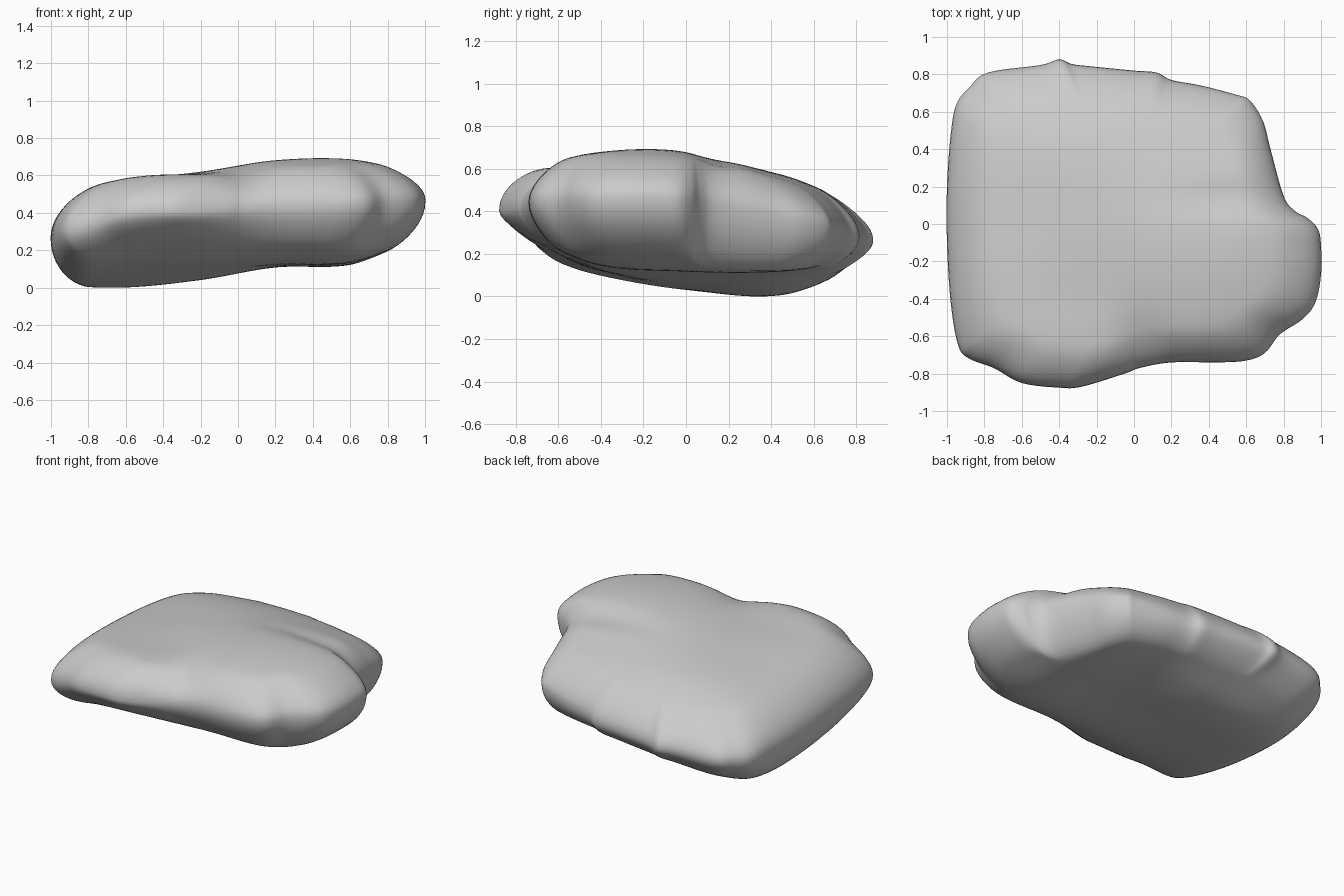
import bpy, bmesh, math
from mathutils import Vector

if "Cube" in bpy.data.objects:
    bpy.data.objects.remove(bpy.data.objects["Cube"])

# plan outline of the slab, counter-clockwise
OUTLINE = [(1, -.12), (.985, -.03), (.93, .03), (.86, .07), (.8, .15), (.73, .4), (.69, .55),
           (.62, .66), (.55, .69), (.36, .74), (.2, .77), (.12, .81), (0, .82), (-.2, .84),
           (-.33, .855), (-.4, .88), (-.5, .85), (-.78, .81), (-.88, .73), (-.95, .64),
           (-.98, .48), (-1, .2), (-1, -.1), (-.98, -.42), (-.94, -.65), (-.88, -.72),
           (-.75, -.77), (-.6, -.85), (-.4, -.875), (-.28, -.87), (-.05, -.8), (.03, -.77),
           (.2, -.74), (.45, -.74), (.6, -.73), (.7, -.69), (.78, -.59), (.9, -.51),
           (.97, -.42), (1, -.27)]

# heights on a coarse grid: rows run front to back, columns left to right
TOP = [[.45, .56, .59, .57, .55, .52],
       [.50, .585, .61, .665, .67, .61],
       [.49, .57, .62, .675, .675, .60],
       [.45, .53, .57, .57, .54, .48],
       [.36, .39, .41, .41, .38, .36]]
BOTTOM = [[.18, .30, .34, .36, .36, .38],
          [.09, .13, .14, .16, .17, .28],
          [.03, .04, .07, .12, .13, .26],
          [.02, .01, .05, .115, .13, .24],
          [.14, .16, .18, .18, .18, .22]]
RIM = [[.30, .40, .41, .44, .45, .46],
       [.27, .33, .36, .40, .44, .46],
       [.24, .26, .27, .28, .31, .34]]


def spline(a, b, c, d, t):
    return b + (c - a) * (t / 2) + (a * 2 - b * 5 + c * 4 - d) * (t * t / 2) \
        + (b * 3 - a - c * 3 + d) * (t ** 3 / 2)


def along(row, f):
    n = len(row) - 1
    f = min(max(f, 0), 1) * n
    i = min(int(f), n - 1)
    return spline(row[max(i - 1, 0)], row[i], row[i + 1], row[min(i + 2, n)], f - i)


def height(grid, x, y):
    return along([along(r, (x + 1) / 2) for r in grid], (y + .9) / 1.8)


def bump(x, y, cx, cy, rx, ry):
    return math.exp(-((x - cx) / rx) ** 2 - ((y - cy) / ry) ** 2)


# smooth outline loop
STEPS, RINGS = 5, 30
n = len(OUTLINE)
pts = [Vector(p) for p in OUTLINE]
loop = [spline(pts[i - 1], pts[i], pts[(i + 1) % n], pts[(i + 2) % n], k / STEPS)
        for i in range(n) for k in range(STEPS)]


def surface(x, y, s, side):
    """Height of the upper (1) or lower (-1) skin; s is the fraction out to the rim."""
    rim = height(RIM, x, y)
    e = min((1 - s) / (.26 if side > 0 else .2), 1)
    f = math.sqrt(max(0, 1 - (1 - e) ** 2))
    if side > 0:
        z = height(TOP, x, y)
        z -= .035 * bump(x, y, .05, -.68, .14, .2)     # dent between the front lobes
        z -= .03 * bump(x, y, .6, .14, .35, .1)        # crease behind the right ridge
        z += .012 * bump(x, y, -.4, -.62, .25, .15)    # front left lobe
    else:
        z = height(BOTTOM, x, y)
    return rim + (z - rim) * f


# stone skin: rings from the rim to the middle, above and below
bm = bmesh.new()
rim_ring = [bm.verts.new((p.x, p.y, height(RIM, p.x, p.y))) for p in loop]
m = len(loop)
for side in (1, -1):
    prev = rim_ring
    for r in range(1, RINGS):
        s = 1 - (r / RINGS) ** 1.6
        ring = [bm.verts.new((p.x * s, p.y * s, surface(p.x * s, p.y * s, s, side))) for p in loop]
        for i in range(m):
            j = (i + 1) % m
            q = [prev[i], prev[j], ring[j], ring[i]]
            bm.faces.new(q if side > 0 else q[::-1])
        prev = ring
    mid = bm.verts.new((0, 0, surface(0, 0, 0, side)))
    for i in range(m):
        t = [prev[i], prev[(i + 1) % m], mid]
        bm.faces.new(t if side > 0 else t[::-1])

# rest on the ground
low = min(v.co.z for v in bm.verts)
for v in bm.verts:
    v.co.z -= low
bmesh.ops.recalc_face_normals(bm, faces=bm.faces)
mesh = bpy.data.meshes.new("stone_slab")
bm.to_mesh(mesh)
bm.free()

stone = bpy.data.objects.new("stone_slab", mesh)
bpy.context.collection.objects.link(stone)
grey = bpy.data.materials.new("stone_grey")
grey.diffuse_color = (.6, .6, .6, 1)
grey.use_nodes = True
grey.node_tree.nodes["Principled BSDF"].inputs["Base Color"].default_value = grey.diffuse_color
mesh.materials.append(grey)
bpy.context.view_layer.objects.active = stone
stone.select_set(True)
bpy.ops.object.shade_smooth_by_angle(angle=math.radians(50))
